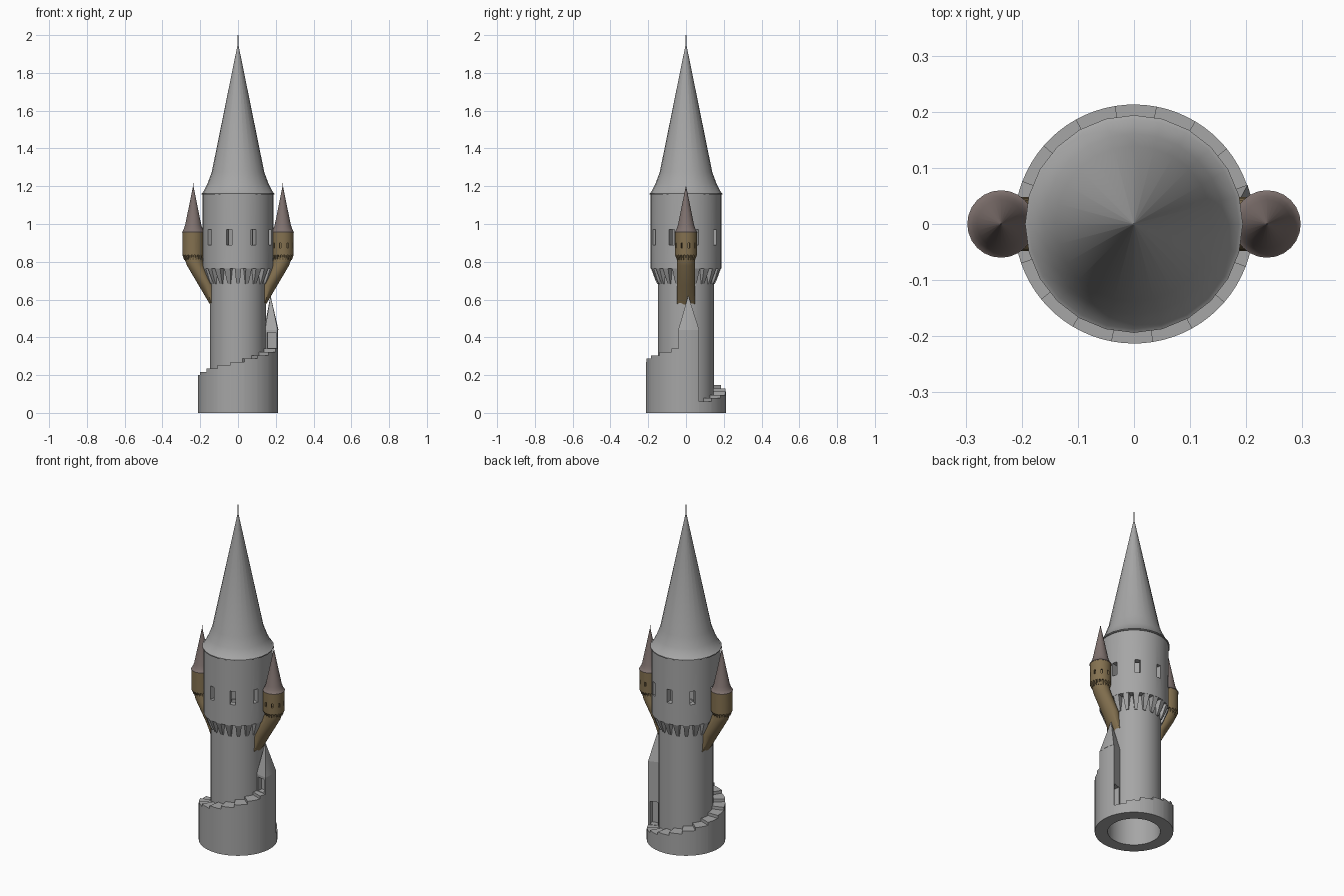
import bpy, bmesh, math
from mathutils import Vector

if "Cube" in bpy.data.objects:
    bpy.data.objects.remove(bpy.data.objects["Cube"])


def material(name, rgb):
    m = bpy.data.materials.new(name)
    m.diffuse_color = (*rgb, 1)
    m.use_nodes = True
    m.node_tree.nodes["Principled BSDF"].inputs["Base Color"].default_value = m.diffuse_color
    return m


STONE = material("grey stone", (0.38, 0.38, 0.38))
BROWN = material("turret brown", (0.23, 0.165, 0.08))
MAUVE = material("turret roof mauve", (0.21, 0.165, 0.155))


def finish(bm, name, mat, place=None, angle=35):
    """Turn a bmesh into an object; place = (sign, x, z, scale) mirrors and moves it."""
    bmesh.ops.remove_doubles(bm, verts=bm.verts, dist=1e-6)
    if place:
        sign, cx, cz, s = place
        for v in bm.verts:
            v.co = Vector((sign * (cx + v.co.x * s), v.co.y * s, cz + v.co.z * s))
    bmesh.ops.recalc_face_normals(bm, faces=bm.faces)
    me = bpy.data.meshes.new(name)
    bm.to_mesh(me)
    bm.free()
    ob = bpy.data.objects.new(name, me)
    bpy.context.collection.objects.link(ob)
    me.materials.append(mat)
    smooth(me, angle)
    return ob


def smooth(me, angle=35):
    me.shade_smooth()
    me.set_sharp_from_angle(angle=math.radians(angle))


def polar(r, deg, z):
    a = math.radians(deg)
    return Vector((r * math.cos(a), r * math.sin(a), z))


def lathe(bm, profile, n, closed=False):
    rings = [[bm.verts.new(polar(r, 360 * i / n, z)) for i in range(n)] if r > 0
             else [bm.verts.new((0, 0, z))] * n for r, z in profile]
    pairs = list(zip(rings, rings[1:]))
    if closed:
        pairs.append((rings[-1], rings[0]))
    for a, b in pairs:
        for i in range(n):
            j = (i + 1) % n
            bm.faces.new(list(dict.fromkeys((a[i], a[j], b[j], b[i]))))


def sector(bm, a0, a1, r0, r1, z0, z1, n=4):
    """Solid slice of a ring."""
    cols = []
    for i in range(n + 1):
        a = a0 + (a1 - a0) * i / n
        cols.append([bm.verts.new(polar(r, a, z))
                     for r, z in ((r0, z0), (r1, z0), (r1, z1), (r0, z1))])
    for c, d in zip(cols, cols[1:]):
        for k in range(4):
            m = (k + 1) % 4
            bm.faces.new((c[k], c[m], d[m], d[k]))
    bm.faces.new(cols[0])
    bm.faces.new(cols[-1])


def cut(ob, cutter):
    mod = ob.modifiers.new("openings", 'BOOLEAN')
    mod.operation, mod.solver, mod.object = 'DIFFERENCE', 'EXACT', cutter
    bpy.context.view_layer.update()
    dg = bpy.context.evaluated_depsgraph_get()
    me = bpy.data.meshes.new_from_object(ob.evaluated_get(dg))
    ob.modifiers.clear()
    ob.data = me
    smooth(me)
    bpy.data.objects.remove(cutter)


def tower_head(prefix, wall_mat, roof_mat, place):
    """Corbelled drum with nine windows and a flared roof; z = 0 is the drum floor."""
    # drum with window openings
    bm = bmesh.new()
    lathe(bm, [(0.15, 0), (0.187, 0), (0.187, 0.395), (0.15, 0.395)], 40, True)
    drum = finish(bm, prefix + "_drum", wall_mat, place)
    bm = bmesh.new()
    for k in range(9):
        a = -64 + 40 * k
        sector(bm, a - 4.6, a + 4.6, 0.12, 0.23, 0.125, 0.205, 1)
    cut(drum, finish(bm, prefix + "_window_cutter", wall_mat, place))
    # corbels under the drum, tapering downward
    bm = bmesh.new()
    side = [(0.140, -0.085, 0.008), (0.152, -0.083, 0.008), (0.163, -0.06, 0.011),
            (0.186, 0.002, 0.017), (0.140, 0.002, 0.017)]
    for k in range(20):
        a = 18 * k
        t = polar(1, a + 90, 0)
        left = [bm.verts.new(polar(r, a, z) - t * w) for r, z, w in side]
        right = [bm.verts.new(polar(r, a, z) + t * w) for r, z, w in side]
        bm.faces.new(left)
        bm.faces.new(right)
        for i in range(5):
            j = (i + 1) % 5
            bm.faces.new((left[i], left[j], right[j], right[i]))
    finish(bm, prefix + "_corbels", wall_mat, place, 25)
    # flared conical roof with a thin spike
    bm = bmesh.new()
    lathe(bm, [(0, 0.39), (0.194, 0.39), (0.194, 0.396), (0.187, 0.4), (0.161, 0.45),
               (0.139, 0.51), (0.002, 1.185), (0.002, 1.235), (0, 1.235)], 24)
    finish(bm, prefix + "_roof", roof_mat, place)


# main tower shaft, hollow and open at the bottom
bm = bmesh.new()
lathe(bm, [(0.143, 0), (0.148, 0), (0.148, 0.77), (0.143, 0.77)], 40, True)
finish(bm, "tower_shaft", STONE)
tower_head("tower", STONE, STONE, (1, 0, 0.765, 1))

# side turrets with leaning brackets
for sign, side_name in ((1, "right"), (-1, "left")):
    tower_head(side_name + "_turret", BROWN, MAUVE, (sign, 0.237, 0.835, 0.31))
    bm = bmesh.new()
    rings = []
    for cx, z, r in ((0.098, 0.57, 0.048), (0.16, 0.675, 0.048), (0.222, 0.78, 0.048),
                     (0.234, 0.81, 0.047), (0.237, 0.836, 0.046)):
        pts = [polar(r, 15 * i, z) for i in range(24)]
        rings.append([bm.verts.new((sign * max(0.138, p.x + cx), p.y, z)) for p in pts])
    for a, b in zip(rings, rings[1:]):
        for i in range(24):
            bm.faces.new((a[i], a[i - 1], b[i - 1], b[i]))
    bm.faces.new(rings[-1])
    bmesh.ops.dissolve_degenerate(bm, dist=1e-5, edges=bm.edges)
    finish(bm, side_name + "_turret_bracket", BROWN)

# spiral stair wrapped around the shaft
bm = bmesh.new()
for i in range(17):
    sector(bm, 19 + 20 * i, min(39 + 20 * i, 350), 0.147, 0.213, 0, 0.06 + 0.0175 * i)
finish(bm, "spiral_stair", STONE)

# stair house with a doorway at each end of the stair
bm = bmesh.new()
sector(bm, -11, 19, 0.147, 0.213, 0, 0.44, 6)
house = finish(bm, "stair_house", STONE)
bm = bmesh.new()
sector(bm, 8, 24, 0.157, 0.204, 0.062, 0.2)
sector(bm, -16, 0, 0.157, 0.204, 0.343, 0.425)
cut(house, finish(bm, "doorway_cutter", STONE))

# pointed stair house roof
bm = bmesh.new()
arc = [-11 + 5 * i for i in range(7)]
loop = [bm.verts.new(polar(0.214, a, 0.44)) for a in arc]
loop += [bm.verts.new(polar(0.146, a, 0.44)) for a in reversed(arc)]
tip = bm.verts.new((0.172, 0.012, 0.622))
for i in range(len(loop)):
    bm.faces.new((loop[i - 1], loop[i], tip))
bm.faces.new(loop)
finish(bm, "stair_house_roof", STONE)
